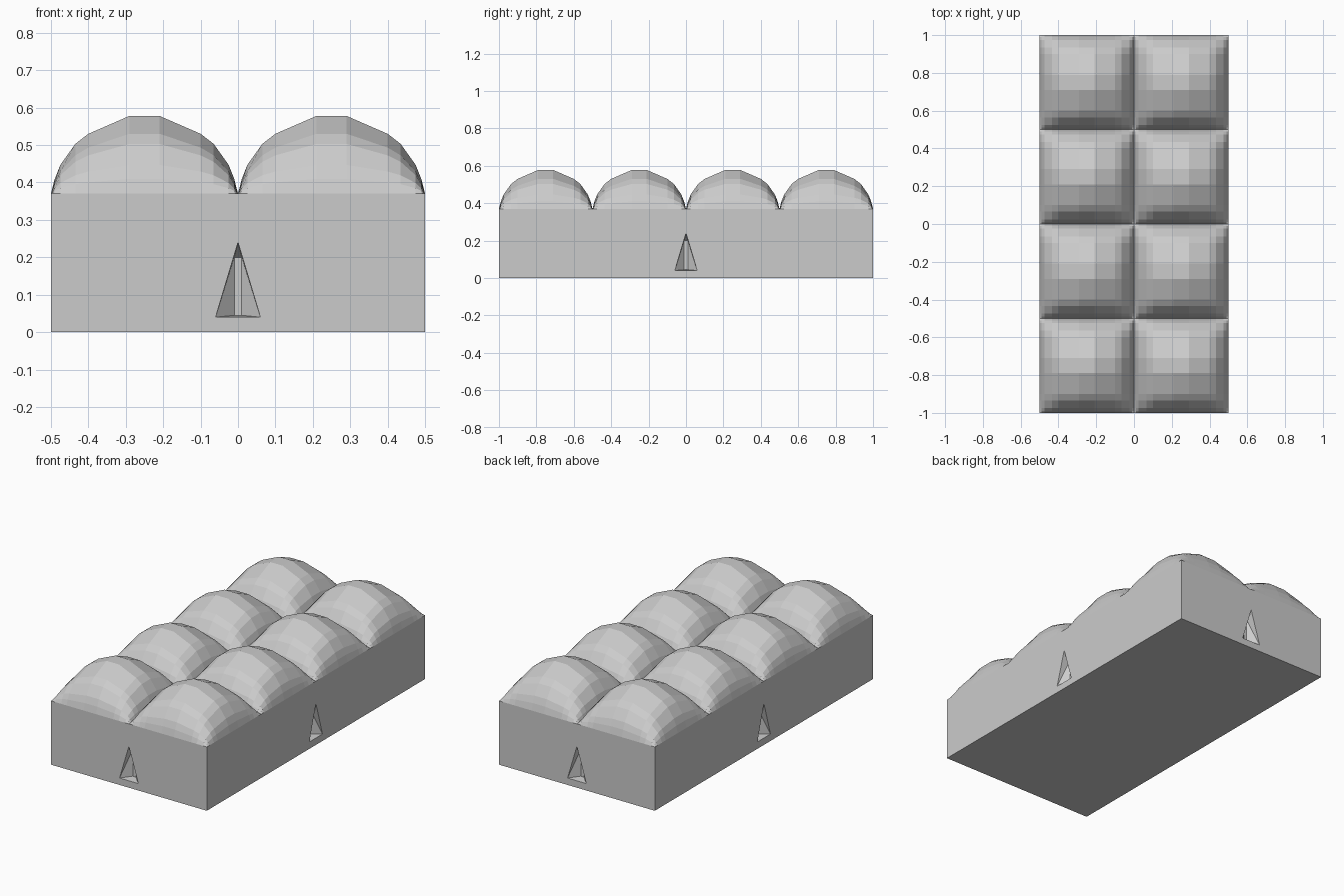
import bpy, bmesh, math
from mathutils import Matrix

if "Cube" in bpy.data.objects:
    bpy.data.objects.remove(bpy.data.objects["Cube"])

RIM, RISE, CELL = 0.37, 0.208, 0.5
# half profile of one cushion: distance from seam, relative height
HALF = [(0, 0), (0.01, 0.19), (0.025, 0.37), (0.065, 0.64), (0.10, 0.77), (0.21, 1.0)]
PROFILE = HALF + [(CELL - d, h) for d, h in reversed(HALF[1:])]


def stations(cells):
    """Repeat the cushion profile over a row of cells, centred on zero."""
    pts = [(c * CELL + d - cells * CELL / 2, h) for c in range(cells) for d, h in PROFILE]
    return pts + [(cells * CELL / 2, 0)]


def make_object(name, bm):
    bmesh.ops.recalc_face_normals(bm, faces=bm.faces[:])
    mesh = bpy.data.meshes.new(name)
    bm.to_mesh(mesh)
    bm.free()
    obj = bpy.data.objects.new(name, mesh)
    bpy.context.collection.objects.link(obj)
    return obj


# Cushioned top: 2 x 4 faceted domes meeting in straight seams
bm = bmesh.new()
xs, ys = stations(2), stations(4)
grid = [[bm.verts.new((x, y, RIM + RISE * hx * hy)) for x, hx in xs] for y, hy in ys]
for a, b in zip(grid, grid[1:]):
    for i in range(len(xs) - 1):
        bm.faces.new((a[i], a[i + 1], b[i + 1], b[i]))

# Straight side walls and the flat underside
rim = [e for e in bm.edges if e.is_boundary]
ext = bmesh.ops.extrude_edge_only(bm, edges=rim)["geom"]
for v in ext:
    if isinstance(v, bmesh.types.BMVert):
        v.co.z = 0
bmesh.ops.holes_fill(bm, edges=[e for e in bm.edges if e.is_boundary], sides=0)
body = make_object("cushioned_block", bm)

# Tapered notch cutter, one for each side
bm = bmesh.new()
for dist, turn in ((1.0, 0), (0.5, 90), (1.0, 180), (0.5, 270)):
    rot = Matrix.Rotation(math.radians(turn), 4, 'Z')
    outer = [(-0.06, 0, 0.04), (0.06, 0, 0.04), (0, 0, 0.24)]
    pts = outer + [(x, -0.02, z) for x, _, z in outer]
    pts += [(s * 0.01, 0.05, z) for s in (-1, 1) for z in (0.045, 0.20)]
    verts = [bm.verts.new(rot @ Matrix.Translation((0, -dist, 0)) @ Matrix.Translation(p).to_translation())
             for p in pts]
    hull = bmesh.ops.convex_hull(bm, input=verts)
    unused = {v for v in hull["geom_interior"] if isinstance(v, bmesh.types.BMVert)}
    bmesh.ops.delete(bm, geom=list(unused), context='VERTS')
cutter = make_object("notch_cutter", bm)
cutter.hide_render = True
cutter.hide_set(True)

# Cut the notches into the block
cut = body.modifiers.new("notches", 'BOOLEAN')
cut.operation = 'DIFFERENCE'
cut.solver = 'EXACT'
cut.object = cutter
